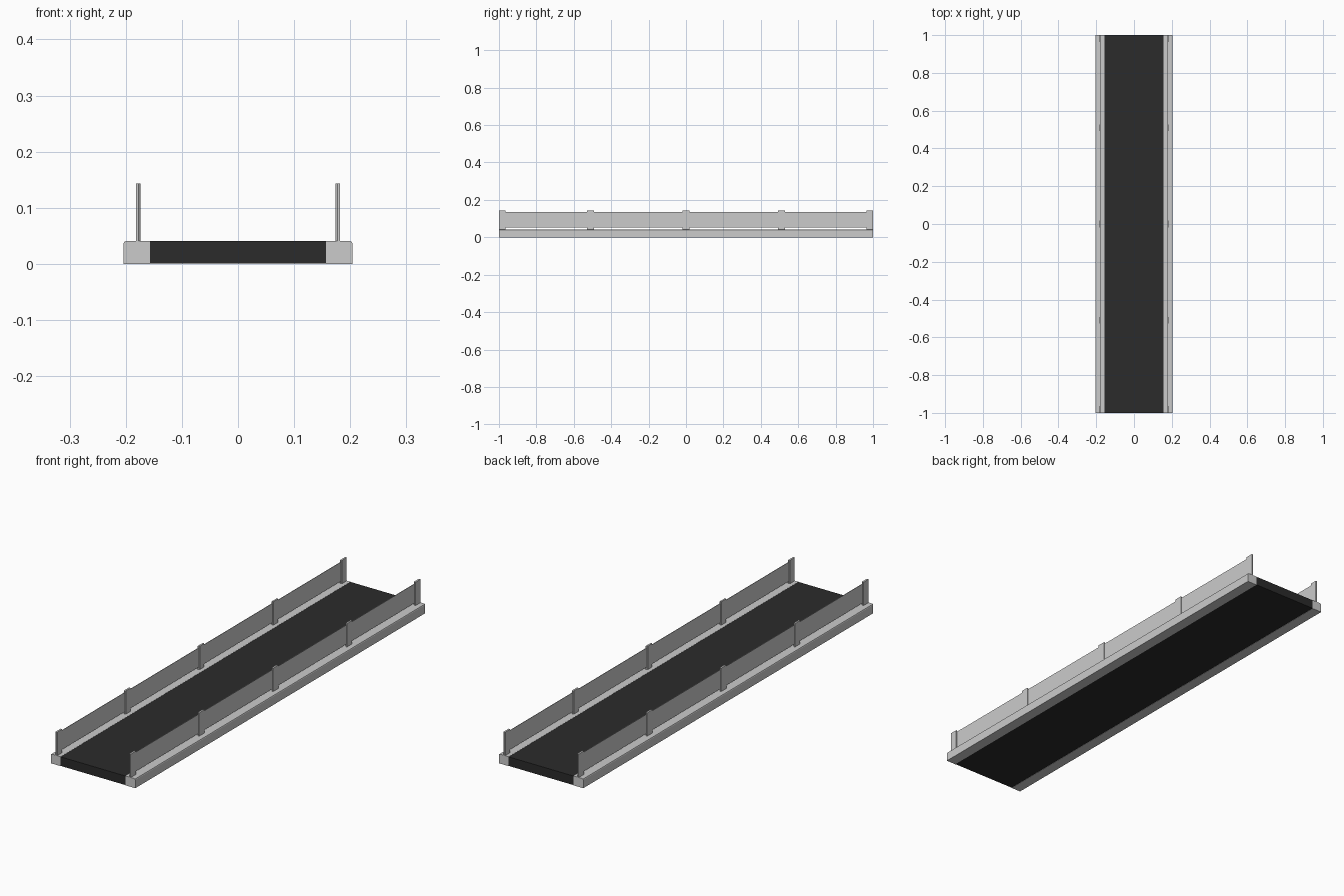
import bpy, bmesh

if "Cube" in bpy.data.objects:
    bpy.data.objects.remove(bpy.data.objects["Cube"])

CURB_TOP = 0.041
RAIL_X = 0.178


def material(name, value):
    mat = bpy.data.materials.new(name)
    mat.diffuse_color = (value, value, value, 1)
    mat.use_nodes = True
    mat.node_tree.nodes["Principled BSDF"].inputs["Base Color"].default_value = mat.diffuse_color
    return mat


def finish(name, bm, mat=None, mirror=True):
    bmesh.ops.recalc_face_normals(bm, faces=bm.faces)
    mesh = bpy.data.meshes.new(name)
    bm.to_mesh(mesh)
    bm.free()
    obj = bpy.data.objects.new(name, mesh)
    bpy.context.collection.objects.link(obj)
    if mat:
        mesh.materials.append(mat)
    if mirror:
        mod = obj.modifiers.new("both_sides", "MIRROR")
        mod.use_mirror_merge = False
    return obj


def box(name, lo, hi, mat=None, mirror=True):
    bm = bmesh.new()
    bmesh.ops.create_cube(bm, size=1)
    for v in bm.verts:
        v.co = [(a + b) / 2 + c * (b - a) for a, b, c in zip(lo, hi, v.co)]
    return finish(name, bm, mat, mirror)


def prism(name, points, direction):
    # Extrude a closed profile along a direction
    bm = bmesh.new()
    face = bm.faces.new([bm.verts.new(p) for p in points])
    new = bmesh.ops.extrude_face_region(bm, geom=[face], use_keep_orig=True)["geom"]
    verts = [g for g in new if isinstance(g, bmesh.types.BMVert)]
    bmesh.ops.translate(bm, verts=verts, vec=direction)
    return finish(name, bm)


dark = material("dark_belt", 0.024)
panel = material("panel_grey", 0.56)

# Flat running belt
box("belt", (-0.157, -1, 0.001), (0.157, 1, 0.0405), dark, mirror=False)

# Side frames with a softened outer top edge
frame = [(0.157, 0), (0.204, 0), (0.204, 0.036), (0.2025, 0.0395),
         (0.199, CURB_TOP), (0.157, CURB_TOP)]
prism("side_frame", [(x, -1, z) for x, z in frame], (0, 2, 0))

# Guard rail posts, chamfered at their corners in plan
for i, y in enumerate((-0.982, -0.51, 0, 0.51, 0.982)):
    w, t, c = 0.018, 0.004, 0.003
    plan = [(t, -w), (t, w), (c - t, w), (-t, w - c), (-t, c - w), (c - t, -w)]
    prism(f"guard_post_{i + 1}",
          [(RAIL_X + px, y + py, CURB_TOP - 0.002) for px, py in plan],
          (0, 0, 0.104))

# Thin guard panels running between the posts
box("guard_panel", (RAIL_X - 0.001, -0.97, 0.052), (RAIL_X + 0.001, 0.97, 0.136), panel)
